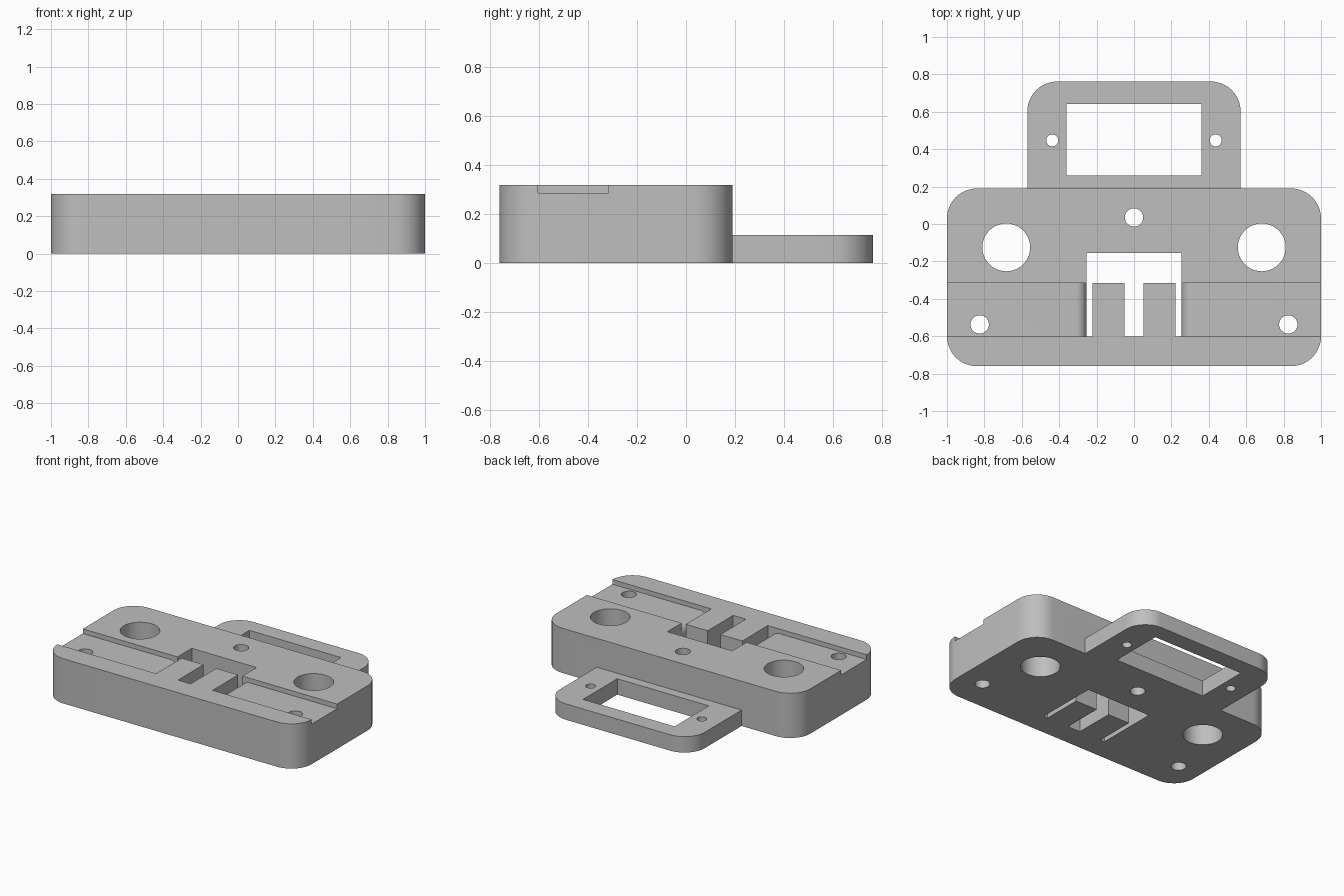
import bpy, bmesh
from math import pi, sin, cos, radians
from mathutils import Vector

if "Cube" in bpy.data.objects:
    bpy.data.objects.remove(bpy.data.objects["Cube"], do_unlink=True)

grey = bpy.data.materials.new("plain grey")
grey.use_nodes = True
COLOUR = (0.52, 0.52, 0.52, 1)
grey.diffuse_color = COLOUR
grey.node_tree.nodes["Principled BSDF"].inputs["Base Color"].default_value = COLOUR


def arc(cx, cy, r, start, end, steps):
    """Points on an arc, angles in degrees."""
    angles = [radians(start + (end - start) * i / steps) for i in range(steps + 1)]
    return [(cx + r * cos(a), cy + r * sin(a)) for a in angles]


def prism(name, outline, low, high, axis="z"):
    """Extrude an outline: xy along z, or xz along y."""
    def place(u, v, w):
        return (u, v, w) if axis == "z" else (u, w, v)
    bm = bmesh.new()
    face = bm.faces.new([bm.verts.new(place(u, v, low)) for u, v in outline])
    grown = bmesh.ops.extrude_face_region(bm, geom=[face])["geom"]
    bmesh.ops.translate(bm, vec=Vector(place(0, 0, high - low)),
                        verts=[g for g in grown if isinstance(g, bmesh.types.BMVert)])
    bmesh.ops.recalc_face_normals(bm, faces=bm.faces)
    mesh = bpy.data.meshes.new(name)
    bm.to_mesh(mesh)
    bm.free()
    mesh.materials.append(grey)
    obj = bpy.data.objects.new(name, mesh)
    bpy.context.collection.objects.link(obj)
    return obj


def combine(target, tool, operation):
    """Apply an exact boolean and discard the tool."""
    mod = target.modifiers.new(tool.name, "BOOLEAN")
    mod.operation, mod.solver, mod.object = operation, "EXACT", tool
    bpy.context.view_layer.objects.active = target
    bpy.ops.object.modifier_apply(modifier=mod.name)
    bpy.data.objects.remove(tool, do_unlink=True)


def mirrored(half):
    """Complete an outline given on the -x side, back to front order."""
    return half + [(-x, y) for x, y in reversed(half)]


# Thick body with rounded corners
R = 0.16
body = prism("mounting_block", mirrored(
    arc(-1 + R, 0.19 - R, R, 90, 180, 12) + arc(-1 + R, -0.76 + R, R, 180, 270, 12)),
    0, 0.318)

# Thin rear plate, rounded at the back
plate = prism("rear_plate", mirrored(
    arc(-0.57 + R, 0.762 - R, R, 90, 180, 12) + [(-0.57, 0.1)]), 0, 0.113)
combine(body, plate, "UNION")

# Rear window
window = prism("window_cutter", mirrored([(-0.36, 0.642), (-0.36, 0.258)]), -0.1, 0.5)
combine(body, window, "DIFFERENCE")

# Central slot, leaving two upright tabs
slot = prism("slot_cutter", mirrored([
    (-0.255, -0.155), (-0.255, -0.602), (-0.222, -0.602),
    (-0.222, -0.315), (-0.05, -0.315), (-0.05, -0.602)]), -0.1, 0.5)
combine(body, slot, "DIFFERENCE")

# Shallow channels, their floors rounding down into the slot
for side in (-1, 1):
    section = [(-1.1, 0.5), (-1.1, 0.285)] + arc(-0.31, 0.23, 0.055, 90, 0, 8)
    section += [(-0.24, 0.23), (-0.24, 0.5)]
    channel = prism("channel_cutter", [(-side * x, z) for x, z in section],
                    -0.602, -0.315, "y")
    combine(body, channel, "DIFFERENCE")

# Round through holes
holes = [(0, 0.035, 0.049)]
for s in (-1, 1):
    holes += [(s * 0.683, -0.125, 0.128), (s * 0.825, -0.537, 0.049),
              (s * 0.437, 0.447, 0.032)]
for x, y, r in holes:
    drill = prism("hole_cutter", arc(x, y, r, 0, 360, 40)[:-1], -0.1, 0.5)
    combine(body, drill, "DIFFERENCE")

# Smooth curved walls, keep edges sharp
bpy.ops.object.select_all(action="DESELECT")
body.select_set(True)
bpy.context.view_layer.objects.active = body
bpy.ops.object.shade_smooth_by_angle(angle=radians(30))
